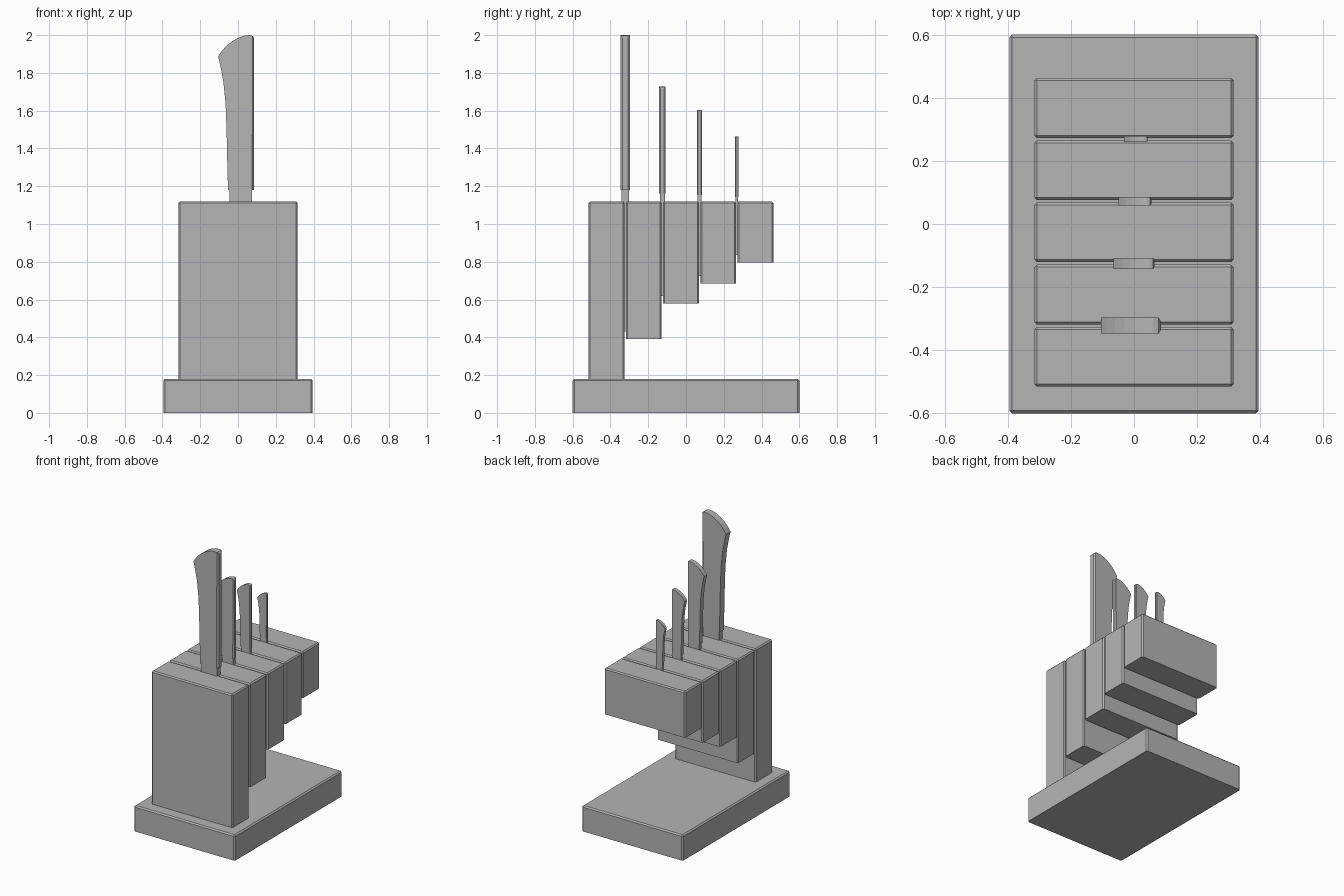
import bpy, bmesh

if "Cube" in bpy.data.objects:
    bpy.data.objects.remove(bpy.data.objects["Cube"])

grey = bpy.data.materials.new("plain_grey")
grey.diffuse_color = (0.46, 0.46, 0.46, 1)
grey.use_nodes = True
grey.node_tree.nodes["Principled BSDF"].inputs["Base Color"].default_value = grey.diffuse_color


def finish(bm, name):
    bmesh.ops.recalc_face_normals(bm, faces=bm.faces)
    me = bpy.data.meshes.new(name)
    bm.to_mesh(me)
    bm.free()
    me.materials.append(grey)
    ob = bpy.data.objects.new(name, me)
    bpy.context.collection.objects.link(ob)
    return ob


def box(name, x0, x1, y0, y1, z0, z1, bevel=0.0):
    """Box with chamfered top and upright edges, sharp underside."""
    bm = bmesh.new()
    bmesh.ops.create_cube(bm, size=1)
    for v in bm.verts:
        v.co.x = x1 if v.co.x > 0 else x0
        v.co.y = y1 if v.co.y > 0 else y0
        v.co.z = z1 if v.co.z > 0 else z0
    if bevel:
        edges = [e for e in bm.edges if max(v.co.z for v in e.verts) > z0 + 1e-4]
        bmesh.ops.bevel(bm, geom=edges, offset=bevel, segments=1, affect='EDGES')
    return finish(bm, name)


TOP = 1.12

# Base slab
box("base", -0.395, 0.395, -0.6, 0.6, 0, 0.18, 0.009)

# Five upright boards, each shorter than the one before
W, PITCH, Y0 = 0.189, 0.197, -0.515
bottoms = [0.17, 0.39, 0.58, 0.685, 0.795]
for i, zb in enumerate(bottoms):
    y = Y0 + i * PITCH
    box(f"board_{i + 1}", -0.316, 0.316, y, y + W, zb, TOP, 0.008)

# Handle outline (x, height above the block) for the largest knife
OUTLINE = [(0.085, 0.06), (0.085, 0.865), (0.078, 0.876), (0.06, 0.88),
           (0.03, 0.876), (0.0, 0.865), (-0.03, 0.848), (-0.06, 0.825),
           (-0.085, 0.797), (-0.105, 0.768), (-0.09, 0.70), (-0.077, 0.63),
           (-0.066, 0.52), (-0.061, 0.40), (-0.057, 0.22), (-0.053, 0.06)]


def handle(name, s, dx, y):
    bm = bmesh.new()
    t = 0.025 * s
    a = [bm.verts.new((dx + x * s, y - t, TOP + z * s)) for x, z in OUTLINE]
    b = [bm.verts.new((dx + x * s, y + t, TOP + z * s)) for x, z in OUTLINE]
    n = len(a)
    bm.faces.new(a)
    bm.faces.new(b[::-1])
    for i in range(n):
        j = (i + 1) % n
        bm.faces.new((a[i], b[i], b[j], a[j]))
    # chamfer the straight spine
    bm.edges.ensure_lookup_table()
    spine = [bm.edges.get((q[0], q[1])) for q in (a, b)]
    bmesh.ops.bevel(bm, geom=spine, offset=0.011 * s, segments=1, affect='EDGES')
    finish(bm, name)


# Knives: scale and sideways offset, one in each slot between boards
knives = [(1.0, 0.0), (0.69, 0.007), (0.55, 0.008), (0.39, 0.01)]
for i, (s, dx) in enumerate(knives):
    y = Y0 + (i + 1) * PITCH - (PITCH - W) / 2
    handle(f"handle_{i + 1}", s, dx, y)
    box(f"bolster_{i + 1}", dx - 0.045 * s, dx + 0.075 * s,
        y - 0.019 * s, y + 0.019 * s, TOP - 0.01, TOP + 0.062 * s)
    # blade hidden in the slot
    box(f"blade_{i + 1}", dx - 0.045 * s, dx + 0.075 * s,
        y - 0.004, y + 0.004, bottoms[i + 1] + 0.04, TOP)
